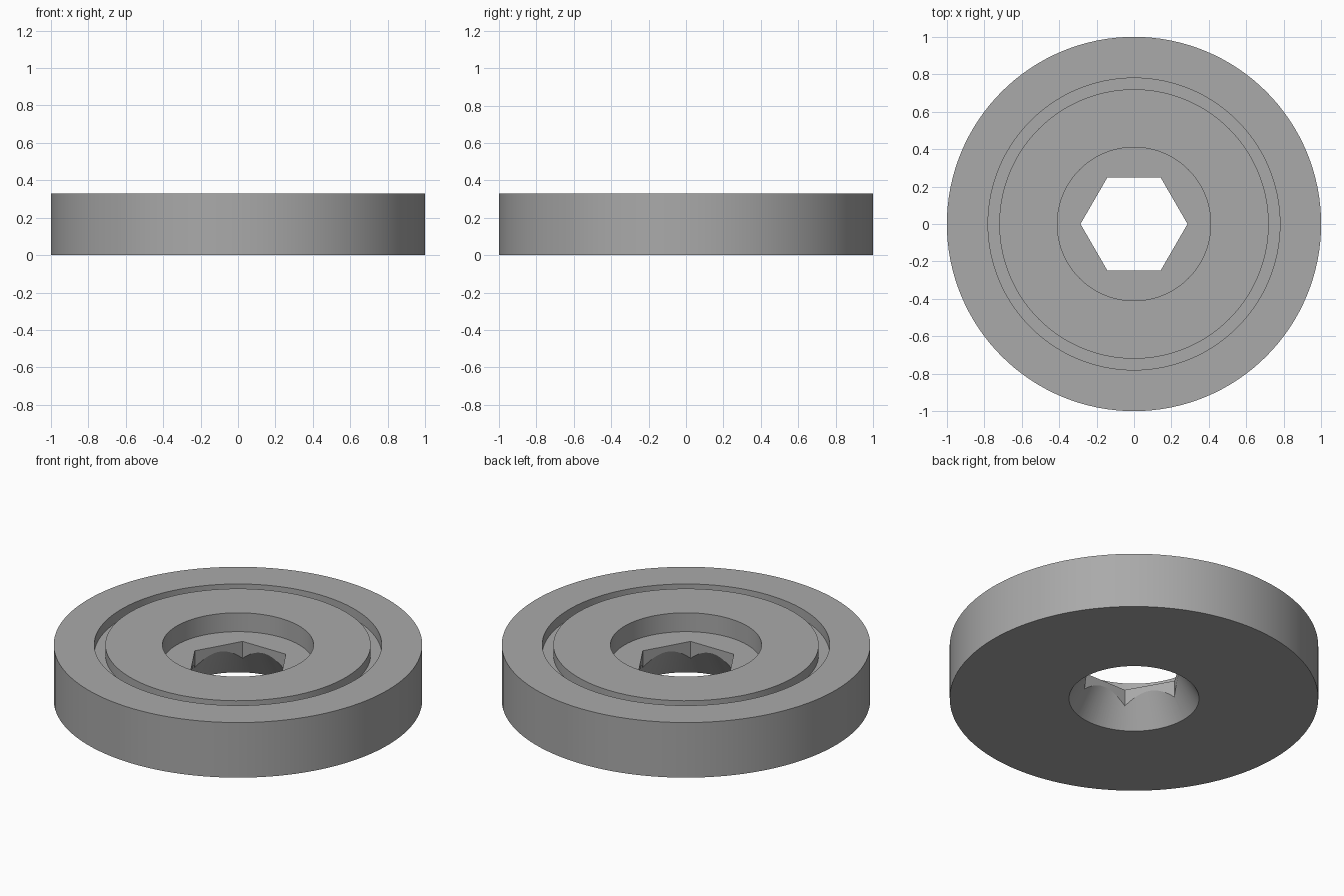
import bpy, bmesh, math

# Remove the default cube
cube = bpy.data.objects.get("Cube")
if cube:
    bpy.data.objects.remove(cube)

HEIGHT, SEGMENTS = 0.33, 128
FLOOR = 0.217          # floor of the central recess
GROOVE = 0.27          # floor of the ring groove

grey = bpy.data.materials.new("plain grey")
grey.use_nodes = True
colour = (0.4, 0.4, 0.4, 1)
grey.diffuse_color = colour
grey.node_tree.nodes["Principled BSDF"].inputs["Base Color"].default_value = colour


def add_object(name, bm):
    bmesh.ops.recalc_face_normals(bm, faces=bm.faces)
    mesh = bpy.data.meshes.new(name)
    bm.to_mesh(mesh)
    bm.free()
    mesh.materials.append(grey)
    obj = bpy.data.objects.new(name, mesh)
    bpy.context.collection.objects.link(obj)
    return obj


def frustum(name, sides, bottom, top, z0, z1):
    """Closed prism or cone section whose first corner lies on +x."""
    bm = bmesh.new()
    rings = [[bm.verts.new((r * math.cos(math.tau * i / sides),
                            r * math.sin(math.tau * i / sides), z))
              for i in range(sides)] for r, z in ((bottom, z0), (top, z1))]
    for ring in rings:
        bm.faces.new(ring)
    for i in range(sides):
        j = (i + 1) % sides
        bm.faces.new((rings[0][i], rings[0][j], rings[1][j], rings[1][i]))
    return add_object(name, bm)


def lathe(name, profile):
    """Spin a profile that starts and ends on the z axis."""
    bm = bmesh.new()
    verts = [bm.verts.new((r, 0, z)) for r, z in profile]
    edges = [bm.edges.new(pair) for pair in zip(verts, verts[1:])]
    bmesh.ops.spin(bm, geom=verts + edges, cent=(0, 0, 0), axis=(0, 0, 1),
                   angle=math.tau, steps=SEGMENTS, use_merge=True)
    bmesh.ops.remove_doubles(bm, verts=bm.verts, dist=1e-5)
    return add_object(name, bm)


# Disc with ring groove and round recess in the top
disc = lathe("disc", [
    (0, 0), (1, 0), (1, HEIGHT),
    (0.78, HEIGHT), (0.78, GROOVE), (0.72, GROOVE), (0.72, HEIGHT),
    (0.41, HEIGHT), (0.41, FLOOR), (0, FLOOR)])

# Hexagonal through hole, and a conical countersink from below
slope = math.tan(math.radians(30))
low, high, mouth = -0.05, 0.2, 0.353
cutters = [
    frustum("hex_hole_cutter", 6, 0.286, 0.286, -0.1, 0.5),
    frustum("countersink_cutter", SEGMENTS, mouth - slope * low,
            mouth - slope * high, low, high)]

bpy.context.view_layer.objects.active = disc
disc.select_set(True)
for cutter in cutters:
    mod = disc.modifiers.new(cutter.name, 'BOOLEAN')
    mod.operation = 'DIFFERENCE'
    mod.solver = 'EXACT'
    mod.object = cutter
    bpy.ops.object.modifier_apply(modifier=mod.name)
    bpy.data.objects.remove(cutter)

bpy.ops.object.shade_smooth_by_angle(angle=math.radians(25))
